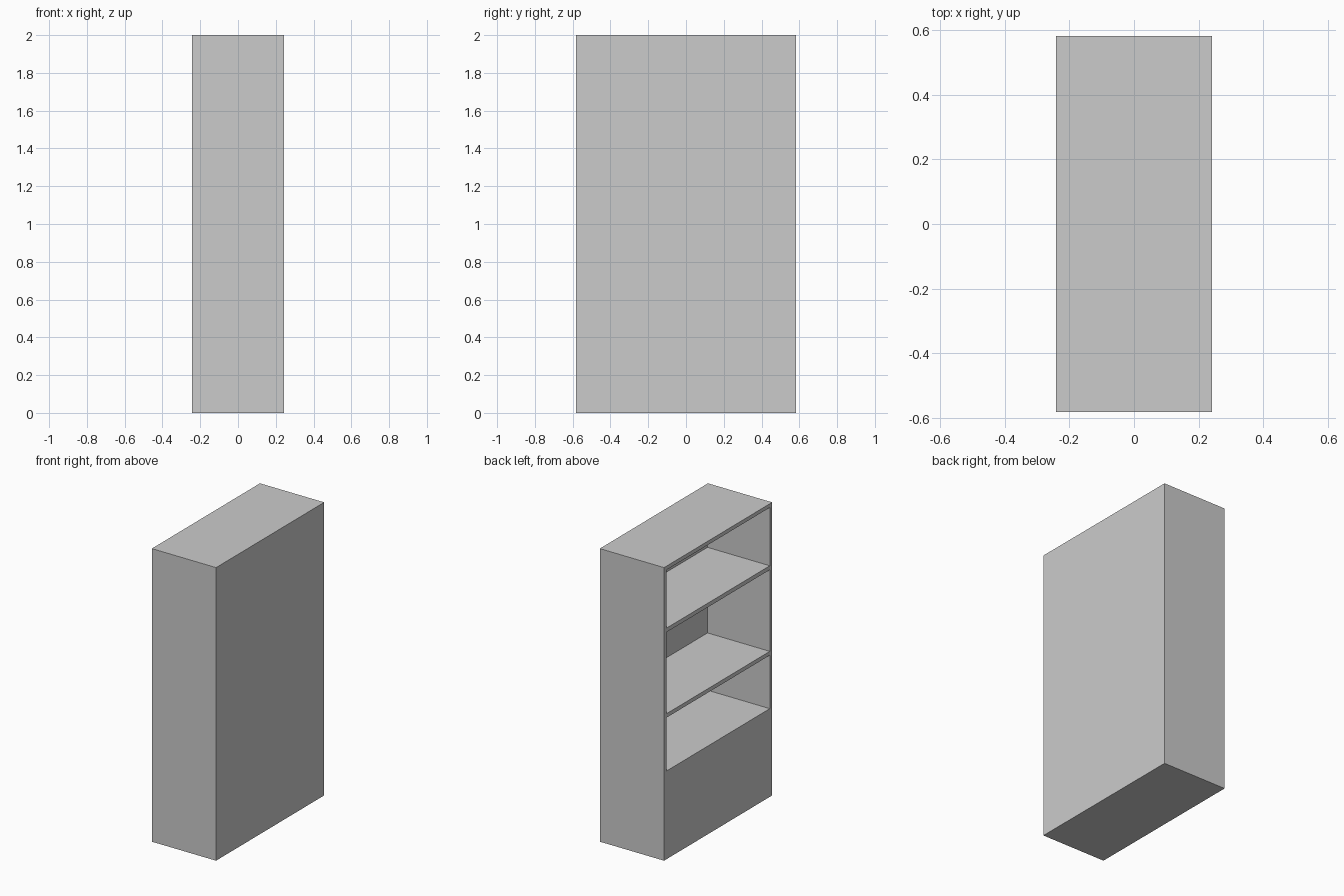
import bpy

if "Cube" in bpy.data.objects:
    bpy.data.objects.remove(bpy.data.objects["Cube"])

DEPTH, WIDTH, HEIGHT = 0.485, 1.166, 2.0
SIDE, BACK = 0.026, 0.015


def box(name, x, y, z):
    """Box spanning the given (min, max) ranges."""
    lo, hi = zip(x, y, z)
    bpy.ops.mesh.primitive_cube_add(size=1, location=[(a + b) / 2 for a, b in zip(lo, hi)])
    ob = bpy.context.object
    ob.name = name
    ob.scale = [b - a for a, b in zip(lo, hi)]
    bpy.ops.object.transform_apply(location=True, rotation=False, scale=True)
    return ob


# Cabinet body with closed base
cabinet = box("bookcase", (-DEPTH / 2, DEPTH / 2), (-WIDTH / 2, WIDTH / 2), (0, HEIGHT))

# Three open compartments, facing -x
for i, z in enumerate([(0.602, 0.966), (0.993, 1.549), (1.577, 1.974)]):
    cutter = box(f"compartment_cutter_{i + 1}",
                 (-DEPTH / 2 - 0.1, DEPTH / 2 - BACK),
                 (-WIDTH / 2 + SIDE, WIDTH / 2 - SIDE), z)
    mod = cabinet.modifiers.new("compartment", 'BOOLEAN')
    mod.operation = 'DIFFERENCE'
    mod.solver = 'EXACT'
    mod.object = cutter
    bpy.context.view_layer.objects.active = cabinet
    bpy.ops.object.modifier_apply(modifier=mod.name)
    bpy.data.objects.remove(cutter)
